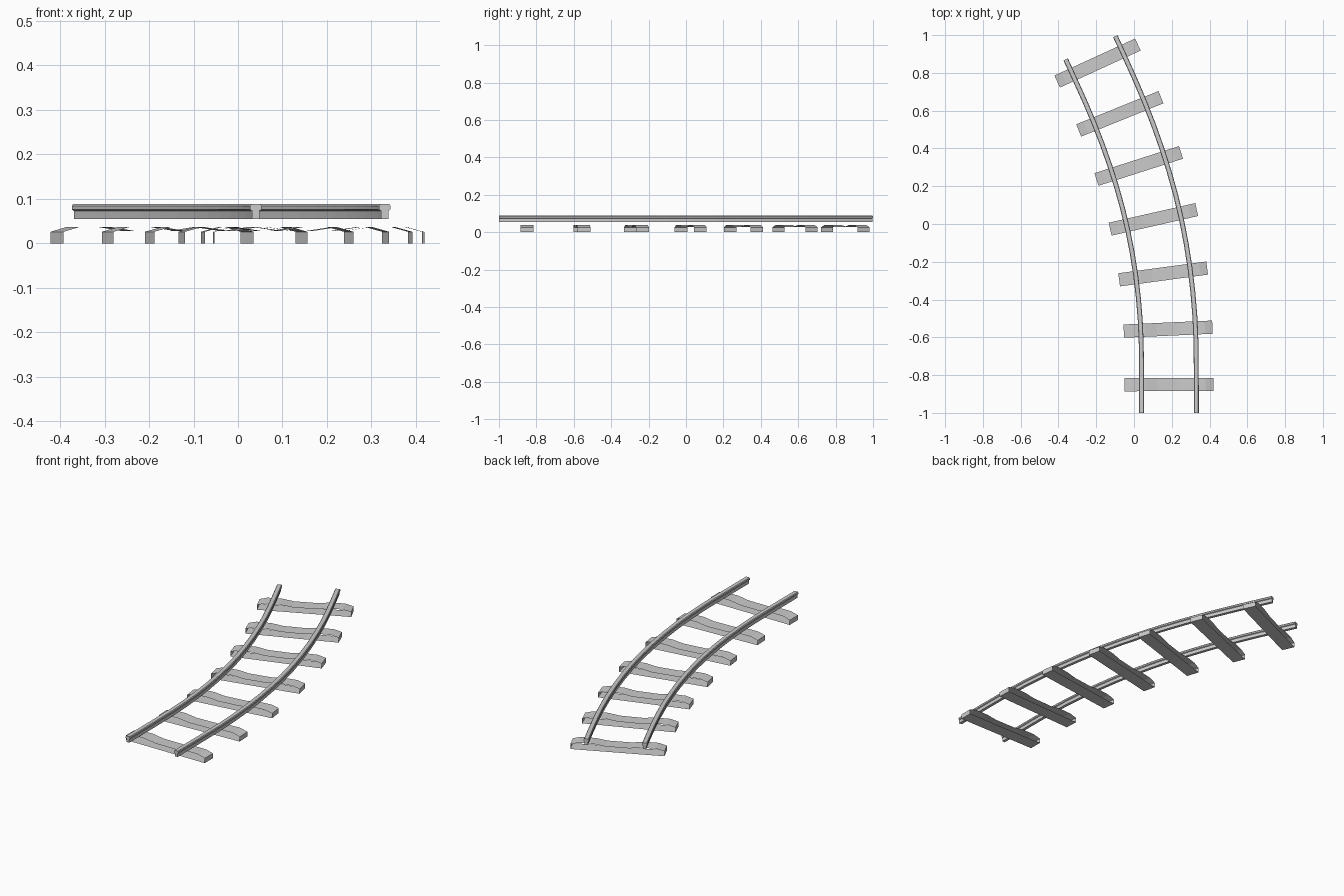
import bpy, bmesh
from math import radians, sin, cos

if "Cube" in bpy.data.objects:
    bpy.data.objects.remove(bpy.data.objects["Cube"])

# Heading of the track centreline: (distance along track, degrees to the left)
HEADING = [(0, 0), (.30, .3), (.44, 2.5), (.59, 5.2), (.88, 10),
           (1.18, 15.5), (1.47, 20), (1.76, 24), (2.0, 25)]
LENGTH = 2.0
START = (0.185, -1.0)


def heading(s):
    for (s0, a0), (s1, a1) in zip(HEADING, HEADING[1:]):
        if s <= s1:
            return radians(a0 + (a1 - a0) * (s - s0) / (s1 - s0))
    return radians(HEADING[-1][1])


def track(s, steps=200):
    """Centreline position and heading at distance s."""
    x, y = START
    d = s / steps
    for i in range(steps):
        a = heading((i + .5) * d)
        x -= sin(a) * d
        y += cos(a) * d
    return x, y, heading(s)


def place(frame, u, v, z):
    """u runs across the track, v along it."""
    x, y, a = frame
    return (x + u * cos(a) - v * sin(a), y + u * sin(a) + v * cos(a), z)


def finish(name, bm):
    bmesh.ops.recalc_face_normals(bm, faces=bm.faces)
    mesh = bpy.data.meshes.new(name)
    bm.to_mesh(mesh)
    bm.free()
    obj = bpy.data.objects.new(name, mesh)
    bpy.context.collection.objects.link(obj)
    return obj


# Rails: narrow web with a wider chamfered head, swept along the curve
half = [(.008, .055), (.008, .073), (.013, .076), (.013, .084), (.010, .088)]
profile = half + [(-u, z) for u, z in reversed(half)]
SEGMENTS = 16
frames = [track(LENGTH * i / SEGMENTS) for i in range(SEGMENTS + 1)]
for name, offset in (("left_rail", -.145), ("right_rail", .145)):
    bm = bmesh.new()
    rings = [[bm.verts.new(place(f, offset + u, 0, z)) for u, z in profile]
             for f in frames]
    n = len(profile)
    for a, b in zip(rings, rings[1:]):
        for i in range(n):
            j = (i + 1) % n
            bm.faces.new((a[i], a[j], b[j], b[i]))
    bm.faces.new(rings[0])
    bm.faces.new(rings[-1])
    finish(name, bm)

# Sleepers: raised rail seats, low middle, open long sides
top = [(-.235, .026), (-.195, .037), (-.12, .037), (-.06, .028)]
top += [(-u, z) for u, z in reversed(top)]
outline = [(-.235, 0)] + top + [(.235, 0)]
for k in range(7):
    f = track(.15 + .2935 * k)
    bm = bmesh.new()
    near, far = ([bm.verts.new(place(f, u, v, z)) for u, z in outline]
                 for v in (-.035, .035))
    for i in range(len(outline)):
        j = (i + 1) % len(outline)
        bm.faces.new((near[i], near[j], far[j], far[i]))
    finish(f"sleeper_{k + 1}", bm)
